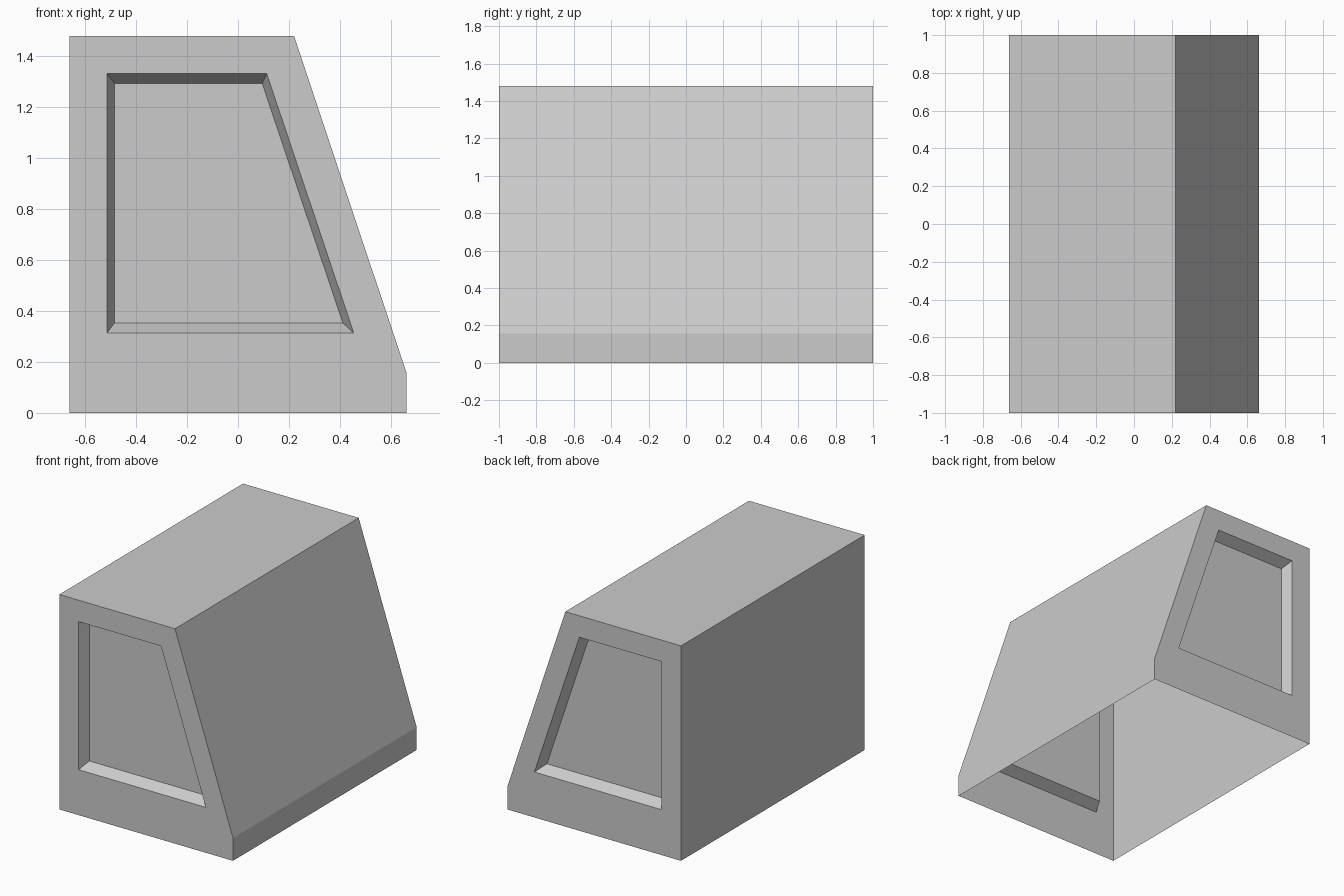
import bpy
import bmesh

cube = bpy.data.objects.get("Cube")
if cube:
    bpy.data.objects.remove(cube, do_unlink=True)

# Plain grey material
grey = bpy.data.materials.new("plain grey")
grey.use_nodes = True
colour = (0.6, 0.6, 0.6, 1)
grey.diffuse_color = colour
grey.node_tree.nodes["Principled BSDF"].inputs["Base Color"].default_value = colour

# Profiles in x and z, anticlockwise seen from the front
HALF, DEPTH = 1.0, 0.074
outline = [(-0.662, 0), (0.662, 0), (0.662, 0.157), (0.22, 1.481), (-0.662, 1.481)]
rim = [(-0.515, 0.313), (0.455, 0.313), (0.113, 1.333), (-0.515, 1.333)]
inner = [(-0.485, 0.353), (0.412, 0.353), (0.095, 1.294), (-0.485, 1.294)]

bm = bmesh.new()


def ring(points, y):
    return [bm.verts.new((x, y, z)) for x, z in points]


def end_wall(side):
    """End frame with a sunken, tapered panel; returns its outer corners."""
    p = ring(outline, side * HALF)
    r = ring(rim, side * HALF)
    q = ring(inner, side * (HALF - DEPTH))
    faces = [
        (p[0], p[1], r[1], r[0]),
        (p[1], p[2], p[3], r[2], r[1]),
        (p[3], p[4], r[3], r[2]),
        (p[4], p[0], r[0], r[3]),
        q,
    ]
    for i in range(4):
        j = (i + 1) % 4
        faces.append((r[i], r[j], q[j], q[i]))
    for f in faces:
        bm.faces.new(f if side < 0 else list(reversed(f)))
    return p


# Two ends joined by the side and top walls, underside left open
front, back = end_wall(-1), end_wall(1)
for i in range(1, 5):
    j = (i + 1) % 5
    bm.faces.new((front[j], front[i], back[i], back[j]))

mesh = bpy.data.meshes.new("sloped_housing")
bm.to_mesh(mesh)
bm.free()
mesh.materials.append(grey)
housing = bpy.data.objects.new("sloped_housing", mesh)
bpy.context.collection.objects.link(housing)
